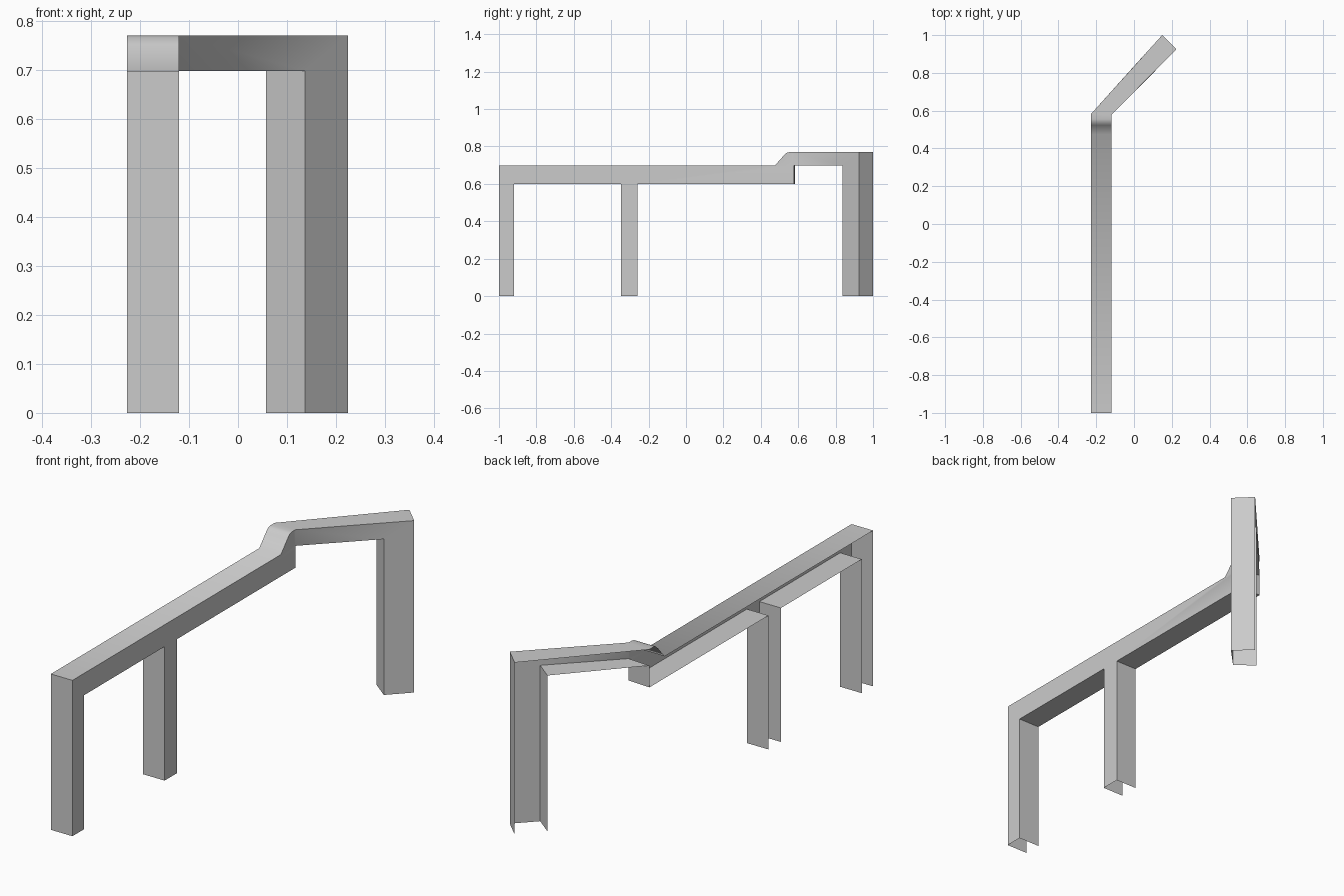
import bpy
import bmesh
import math

if "Cube" in bpy.data.objects:
    bpy.data.objects.remove(bpy.data.objects["Cube"])

XL, XR = -0.227, -0.12           # open left side, walled right side
LOW, STEP, TOP = 0.60, 0.698, 0.77
BEND_R, BEND_L = (XR, 0.577), (XL, 0.583)

bm = bmesh.new()


def straight(y, z):
    """Right/left point pair on the straight run."""
    return (XR, y, z), (XL, y, z)


def pair(r, l, z):
    return (*r, z), (*l, z)


def channel(stations, gaps):
    """Right wall from an outline, plus strips across to the open left side."""
    right = [bm.verts.new(s[0]) for s in stations]
    left = [bm.verts.new(s[1]) for s in stations]
    bm.faces.new(right)
    n = len(stations)
    for i in range(n):
        j = (i + 1) % n
        if i not in gaps:
            bm.faces.new((right[j], right[i], left[i], left[j]))


# Straight run: two legs, low beam, raised hump and the step under the bend
channel([
    straight(-1, 0), straight(-0.92, 0), straight(-0.92, LOW),
    straight(-0.348, LOW), straight(-0.348, 0), straight(-0.26, 0),
    straight(-0.26, LOW), pair(BEND_R, BEND_L, LOW),
    pair(BEND_R, BEND_L, STEP), pair(BEND_R, BEND_L, TOP),
    straight(0.555, TOP), straight(0.538, 0.766), straight(0.523, 0.752),
    straight(0.475, STEP), straight(-1, STEP),
], gaps={0, 4, 8})

# Angled run: high beam and end leg
END_R, END_L = (0.2245, 0.926), (0.149, 1.0)
LEG_R, LEG_L = (0.137, 0.836), (0.057, 0.899)
channel([
    pair(BEND_R, BEND_L, STEP), pair(LEG_R, LEG_L, STEP),
    pair(LEG_R, LEG_L, 0), pair(END_R, END_L, 0),
    pair(END_R, END_L, TOP), pair(BEND_R, BEND_L, TOP),
], gaps={2, 5})

# Weld the runs into one continuous rail
bmesh.ops.remove_doubles(bm, verts=bm.verts, dist=1e-4)
bmesh.ops.recalc_face_normals(bm, faces=bm.faces)
wall = max(bm.faces, key=lambda f: f.calc_area())
if wall.normal.x < 0:
    bmesh.ops.reverse_faces(bm, faces=bm.faces)

mesh = bpy.data.meshes.new("bent_rail")
bm.to_mesh(mesh)
bm.free()
rail = bpy.data.objects.new("bent_rail", mesh)
bpy.context.collection.objects.link(rail)

bpy.context.view_layer.objects.active = rail
rail.select_set(True)
bpy.ops.object.shade_smooth_by_angle(angle=math.radians(60))
